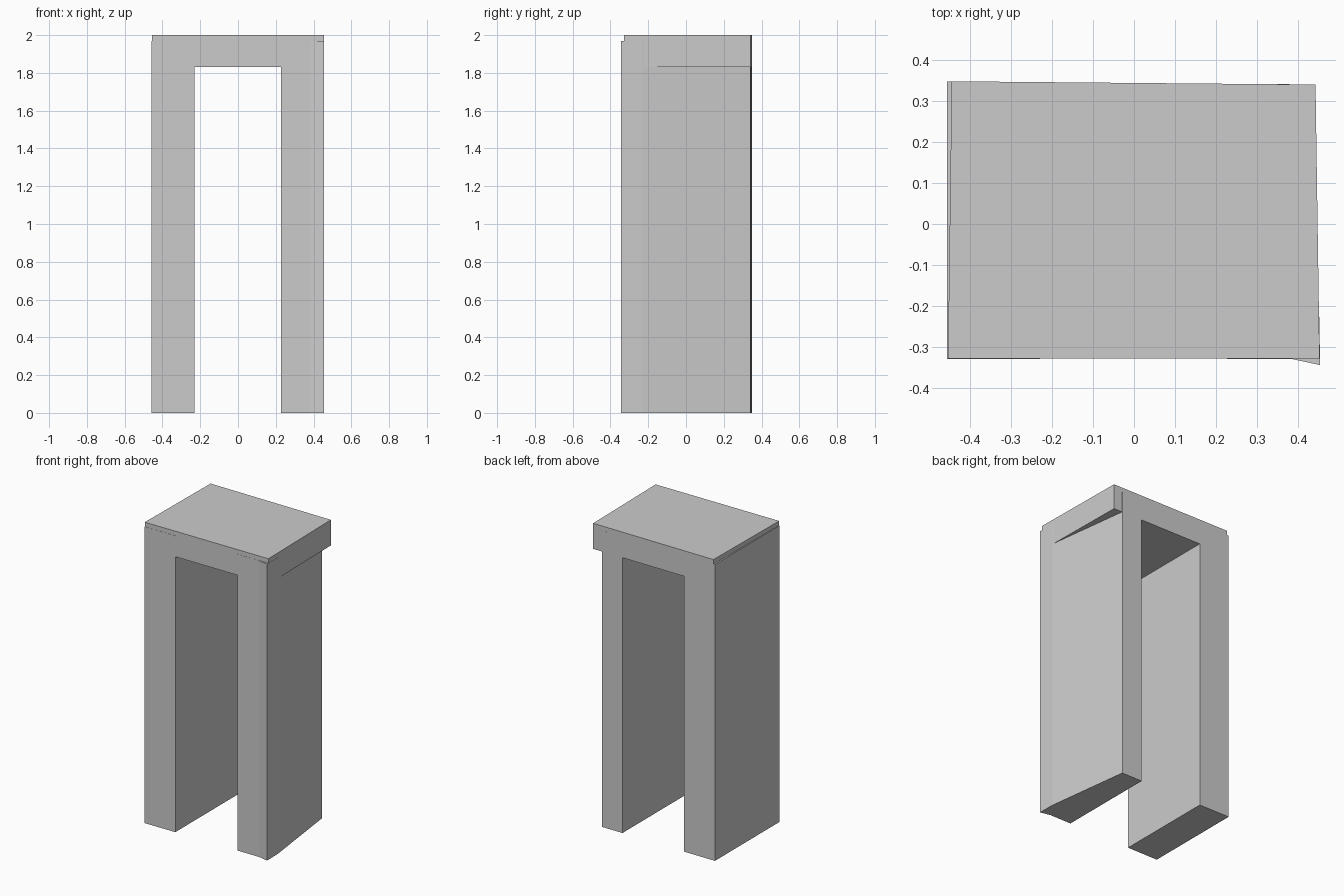
import bpy, bmesh

if "Cube" in bpy.data.objects:
    bpy.data.objects.remove(bpy.data.objects["Cube"])


def prism(name, outline, z0, z1):
    """Extrude a counter-clockwise plan outline from z0 to z1."""
    bm = bmesh.new()
    face = bm.faces.new([bm.verts.new((x, y, z0)) for x, y in outline])
    ext = bmesh.ops.extrude_face_region(bm, geom=[face], use_keep_orig=True)
    for v in ext["geom"]:
        if isinstance(v, bmesh.types.BMVert):
            v.co.z = z1
    bmesh.ops.recalc_face_normals(bm, faces=bm.faces)
    mesh = bpy.data.meshes.new(name)
    bm.to_mesh(mesh)
    bm.free()
    obj = bpy.data.objects.new(name, mesh)
    bpy.context.collection.objects.link(obj)
    return obj


LINTEL_BOTTOM, LEG_TOP, TOP = 1.83, 1.97, 2.0

# Slightly skewed slab across the top
prism("lintel", [(-0.455, -0.329), (0.454, -0.329), (0.444, 0.341), (-0.446, 0.349)],
      LINTEL_BOTTOM, TOP)

# Left upright, a sliver wider than the lintel at its back corner
prism("left_upright", [(-0.457, -0.33), (-0.23, -0.33), (-0.23, 0.347), (-0.457, 0.349)],
      0, LEG_TOP)

# Right upright, flared at the front corner and tapering towards the back
prism("right_upright", [(0.227, -0.33), (0.385, -0.33), (0.455, -0.345),
                        (0.4535, -0.23), (0.38, 0.342), (0.227, 0.343)],
      0, LEG_TOP)
